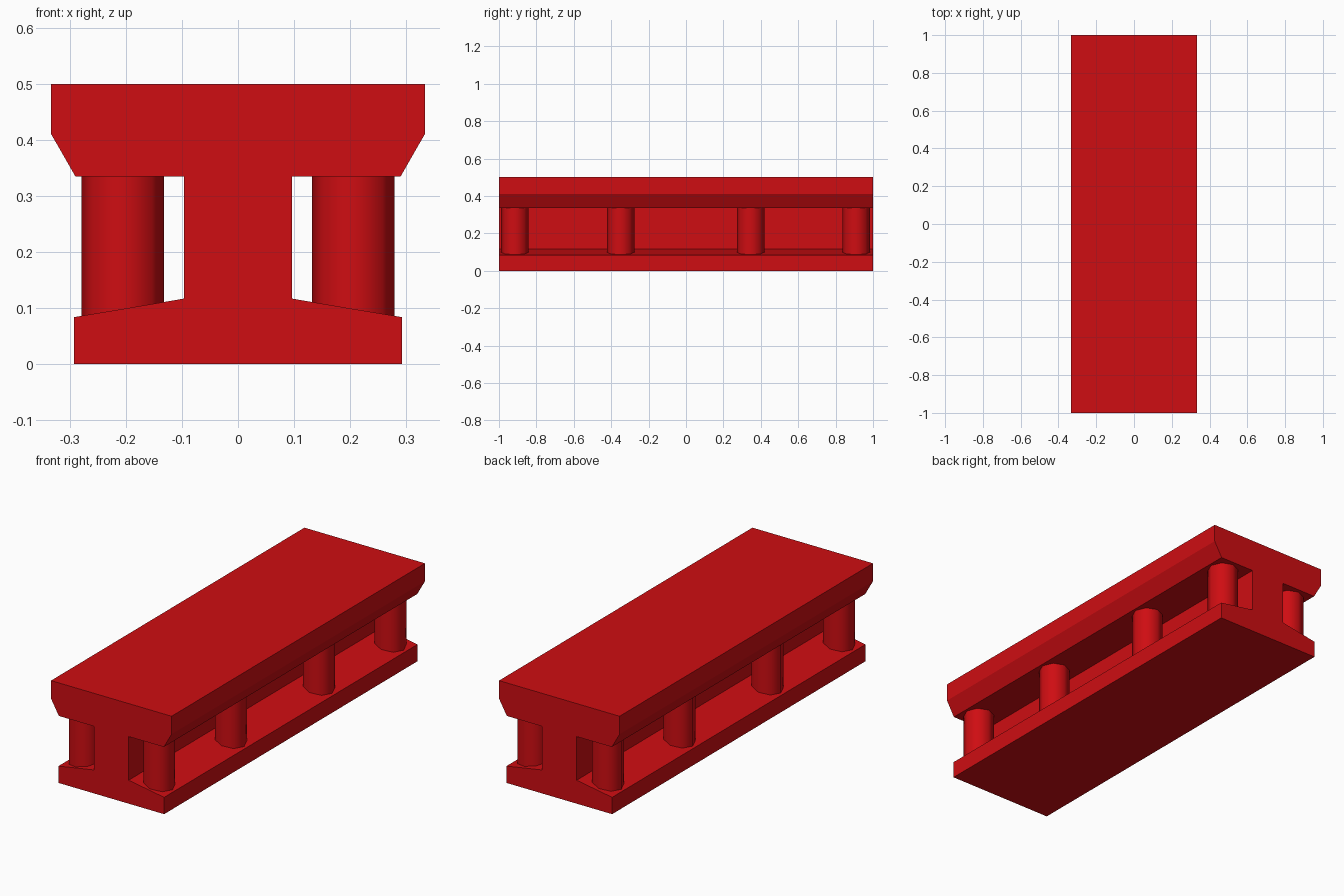
import bpy, bmesh, math

if "Cube" in bpy.data.objects:
    bpy.data.objects.remove(bpy.data.objects["Cube"])

red = bpy.data.materials.new("red")
red.diffuse_color = (0.62, 0.004, 0.006, 1)
red.use_nodes = True
red.node_tree.nodes["Principled BSDF"].inputs["Base Color"].default_value = red.diffuse_color


def finish(name, bm):
    bmesh.ops.recalc_face_normals(bm, faces=bm.faces)
    mesh = bpy.data.meshes.new(name)
    bm.to_mesh(mesh)
    bm.free()
    mesh.materials.append(red)
    obj = bpy.data.objects.new(name, mesh)
    bpy.context.collection.objects.link(obj)
    return obj


# Beam: mirrored I-shaped profile extruded along y
half = [(0.292, 0), (0.292, 0.084), (0.096, 0.117), (0.096, 0.335),
        (0.29, 0.335), (0.333, 0.41), (0.333, 0.5)]
profile = half + [(-x, z) for x, z in reversed(half)]
bm = bmesh.new()
face = bm.faces.new([bm.verts.new((x, -1, z)) for x, z in profile])
ext = bmesh.ops.extrude_face_region(bm, geom=[face])
new_verts = [g for g in ext["geom"] if isinstance(g, bmesh.types.BMVert)]
bmesh.ops.translate(bm, verts=new_verts, vec=(0, 2, 0))
finish("beam", bm)


# Columns: smooth eight-sided posts between the flanges
def column(name, x, y, bottom=0.07, top=0.345, radius=0.0735):
    bm = bmesh.new()
    bmesh.ops.create_cone(bm, cap_ends=True, segments=8, radius1=radius,
                          radius2=radius, depth=top - bottom)
    bmesh.ops.translate(bm, verts=bm.verts, vec=(x, y, (top + bottom) / 2))
    obj = finish(name, bm)
    bpy.ops.object.select_all(action="DESELECT")
    obj.select_set(True)
    bpy.context.view_layer.objects.active = obj
    bpy.ops.object.shade_smooth_by_angle(angle=math.radians(60))


for side, label in ((-1, "left"), (1, "right")):
    for i, y in enumerate((-0.915, -0.35, 0.345, 0.909), 1):
        column(f"{label}_column_{i}", side * 0.2055, y)
